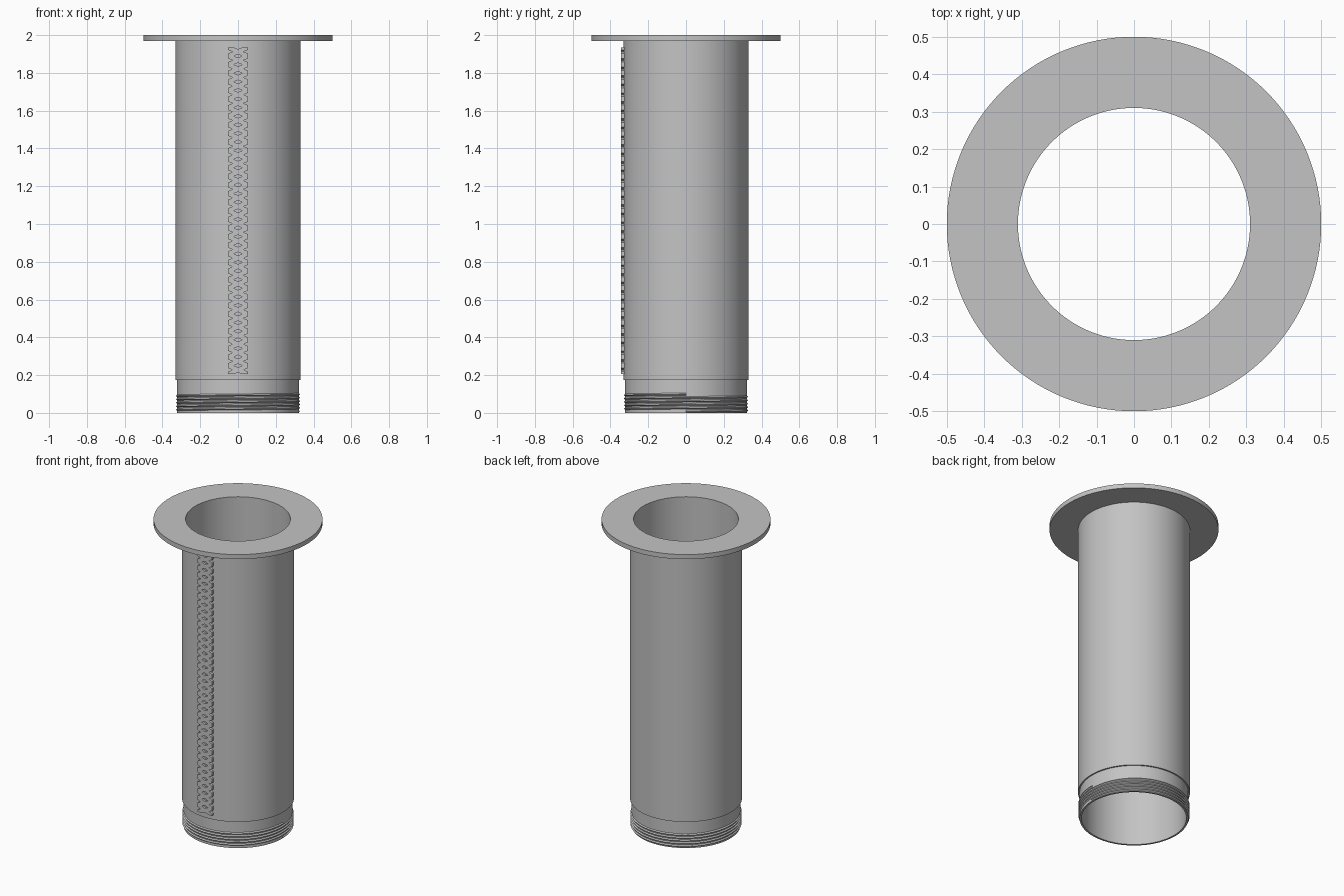
import bpy, bmesh, math

cube = bpy.data.objects.get("Cube")
if cube:
    bpy.data.objects.remove(cube)

grey = bpy.data.materials.new("plain_grey")
grey.use_nodes = True
grey.diffuse_color = (0.55, 0.55, 0.55, 1)
grey.node_tree.nodes["Principled BSDF"].inputs["Base Color"].default_value = (0.55, 0.55, 0.55, 1)


def finish(bm, name, smooth=True):
    bmesh.ops.recalc_face_normals(bm, faces=bm.faces[:])
    mesh = bpy.data.meshes.new(name)
    bm.to_mesh(mesh)
    bm.free()
    mesh.materials.append(grey)
    obj = bpy.data.objects.new(name, mesh)
    bpy.context.collection.objects.link(obj)
    if smooth:
        bpy.ops.object.select_all(action="DESELECT")
        obj.select_set(True)
        bpy.context.view_layer.objects.active = obj
        bpy.ops.object.shade_smooth_by_angle(angle=math.radians(30))
    return obj


def sweep(name, profile, steps, turn, pitch=0.0, closed=True):
    """Sweep a closed (radius, z) profile around z, rising by pitch each turn."""
    bm = bmesh.new()
    rings = []
    for i in range(steps if closed else steps + 1):
        a = turn * i / steps
        lift = pitch * a / math.tau
        rings.append([bm.verts.new((r * math.cos(a), r * math.sin(a), z + lift))
                      for r, z in profile])
    pairs = list(zip(rings, rings[1:]))
    if closed:
        pairs.append((rings[-1], rings[0]))
    else:
        bm.faces.new(rings[0])
        bm.faces.new(rings[-1])
    n = len(profile)
    for a, b in pairs:
        for j in range(n):
            k = (j + 1) % n
            bm.faces.new((a[j], b[j], b[k], a[k]))
    return finish(bm, name)


# Hollow tube with a top flange and a slimmer lower neck
sweep("flanged_tube",
      [(0.31, 0), (0.322, 0), (0.322, 0.175), (0.331, 0.175), (0.331, 1.97),
       (0.5, 1.97), (0.5, 2), (0.31, 2)], 128, math.tau)

# Screw thread rising around the neck
sweep("screw_thread", [(0.32, 0), (0.329, 0.008), (0.32, 0.016)],
      96 * 5, math.tau * 5, pitch=0.0182, closed=False)

# Raised lattice strip of stacked crosses on the front
half_width, cells = 0.052, 38
bottom, top = 0.205, 1.935
pitch = (top - bottom) / cells
half = pitch / 2
bar = 0.013                      # half the height of a diagonal bar
slope = half / half_width
tip = bar / slope                # where the side notch ends
gap = (half - bar) / slope       # half width of the centre opening
quarter = [(half_width, half - bar), (half_width, half), (gap, half)]
right = [(x, -z) for x, z in reversed(quarter)] + [(tip, 0)] + quarter
outline = right + [(0, bar)] + [(-x, -z) for x, z in right] + [(0, -bar)]

bm = bmesh.new()
for i in range(cells):
    middle = bottom + pitch * (i + 0.5)
    bm.faces.new([bm.verts.new((x, -0.343, middle + z)) for x, z in outline])
bmesh.ops.remove_doubles(bm, verts=bm.verts[:], dist=0.0001)
pushed = bmesh.ops.extrude_face_region(bm, geom=bm.faces[:], use_keep_orig=True)
for v in pushed["geom"]:
    if isinstance(v, bmesh.types.BMVert):
        v.co.y = -0.322
finish(bm, "lattice_strip", smooth=False)
